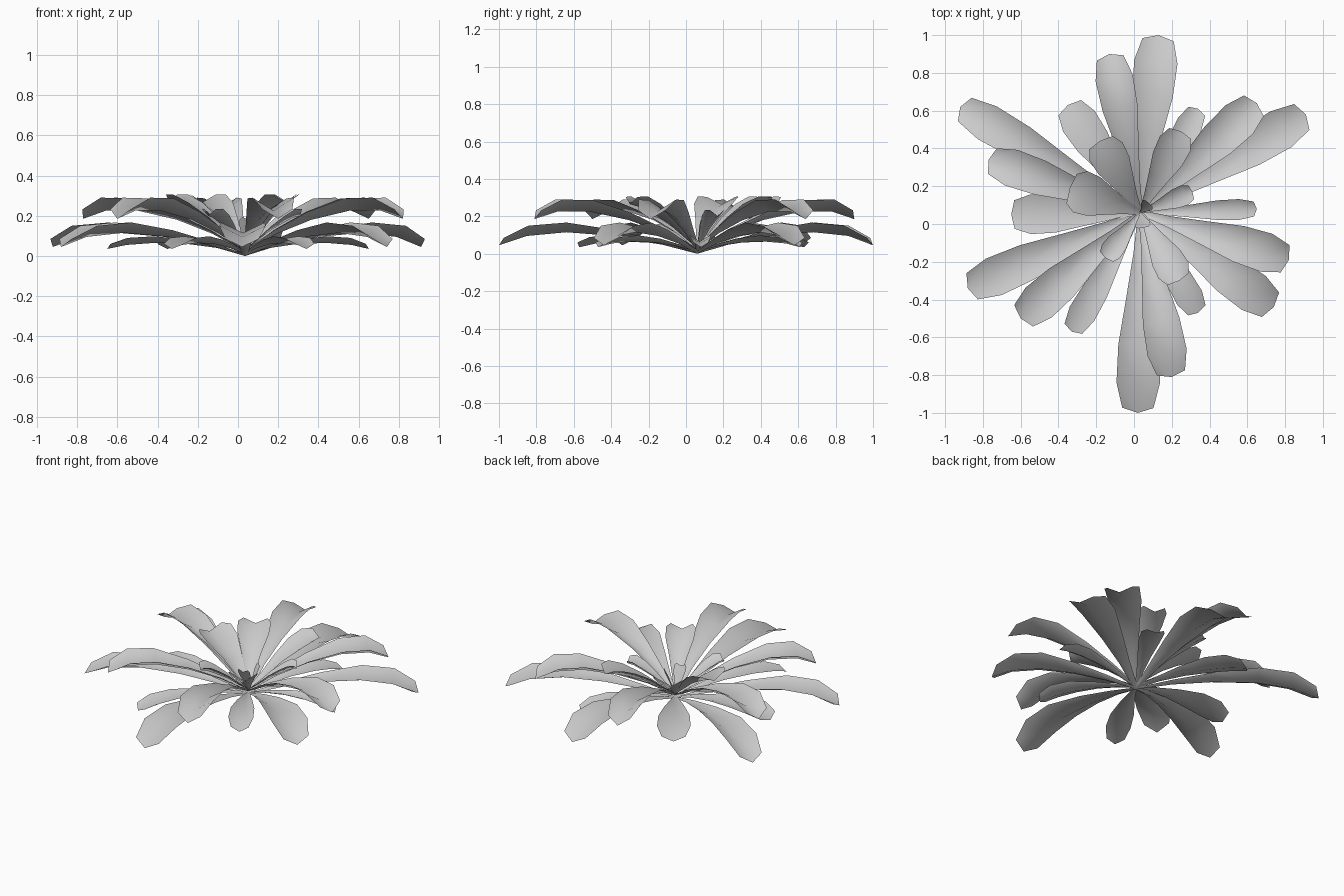
import bpy, bmesh
from mathutils import Vector

BASE = Vector((0.035, 0.06))
# rows along a leaf: position of midrib, position of edge, share of full width
ROWS = [(0.0, 0.0, 0.12), (0.2, 0.2, 0.30), (0.42, 0.42, 0.60),
        (0.66, 0.66, 0.94), (0.86, 0.85, 1.0), (1.0, 0.975, 0.72)]


def add_leaf(bm, tip, width, heights, fold):
    """Trough-shaped leaf strip from the crown centre out to the tip."""
    reach = Vector(tip) - BASE
    side = Vector((-reach.y, reach.x)).normalized()
    rows = []
    for (mid, edge, share), z in zip(ROWS, heights):
        half = width * share / 2
        row = []
        for s in (-1, 0, 1):
            p = BASE + reach * (edge if s else mid) + side * half * s
            row.append(bm.verts.new((p.x, p.y, z + fold * share * abs(s))))
        rows.append(row)
    for a, b in zip(rows, rows[1:]):
        for i in range(2):
            bm.faces.new((a[i], b[i], b[i + 1], a[i + 1]))


def leaf_ring(name, leaves, heights, fold):
    bm = bmesh.new()
    for x, y, width in leaves:
        add_leaf(bm, (x, y), width, heights, fold)
    mesh = bpy.data.meshes.new(name)
    bm.to_mesh(mesh)
    bm.free()
    for p in mesh.polygons:
        p.use_smooth = True
    bpy.context.collection.objects.link(bpy.data.objects.new(name, mesh))


# short leaves lying lowest
leaf_ring("ground_leaves",
          [(0.65, 0.08, 0.11), (0.34, 0.61, 0.14), (-0.35, 0.63, 0.20),
           (-0.65, 0.05, 0.21), (-0.33, -0.57, 0.15), (0.34, -0.47, 0.15)],
          [0.01, 0.04, 0.06, 0.065, 0.055, 0.035], 0.035)

# long outer leaves
leaf_ring("outer_leaves",
          [(0.91, 0.58, 0.22), (0.13, 1.0, 0.23), (-0.92, 0.62, 0.20),
           (-0.88, -0.34, 0.21), (0.02, -1.0, 0.23), (0.74, -0.44, 0.22)],
          [0.0, 0.055, 0.095, 0.115, 0.095, 0.045], 0.055)

# raised middle leaves
leaf_ring("middle_leaves",
          [(0.65, 0.64, 0.21), (-0.13, 0.90, 0.20), (-0.77, 0.34, 0.20),
           (-0.60, -0.50, 0.21), (0.20, -0.81, 0.21), (0.82, -0.19, 0.21)],
          [0.02, 0.11, 0.18, 0.225, 0.225, 0.185], 0.065)

# steep inner leaves
leaf_ring("inner_leaves",
          [(-0.18, 0.44, 0.20), (0.25, 0.49, 0.18),
           (-0.34, 0.19, 0.23), (0.24, -0.30, 0.18)],
          [0.03, 0.09, 0.16, 0.215, 0.25, 0.265], 0.055)

# small heart leaves
leaf_ring("heart_leaves",
          [(0.31, 0.17, 0.11), (-0.15, -0.18, 0.12)],
          [0.03, 0.07, 0.12, 0.16, 0.19, 0.20], 0.045)
# upright buds in the middle
leaf_ring("centre_buds",
          [(0.08, 0.11, 0.07), (0.05, -0.02, 0.08)],
          [0.03, 0.06, 0.09, 0.13, 0.16, 0.18], 0.02)
